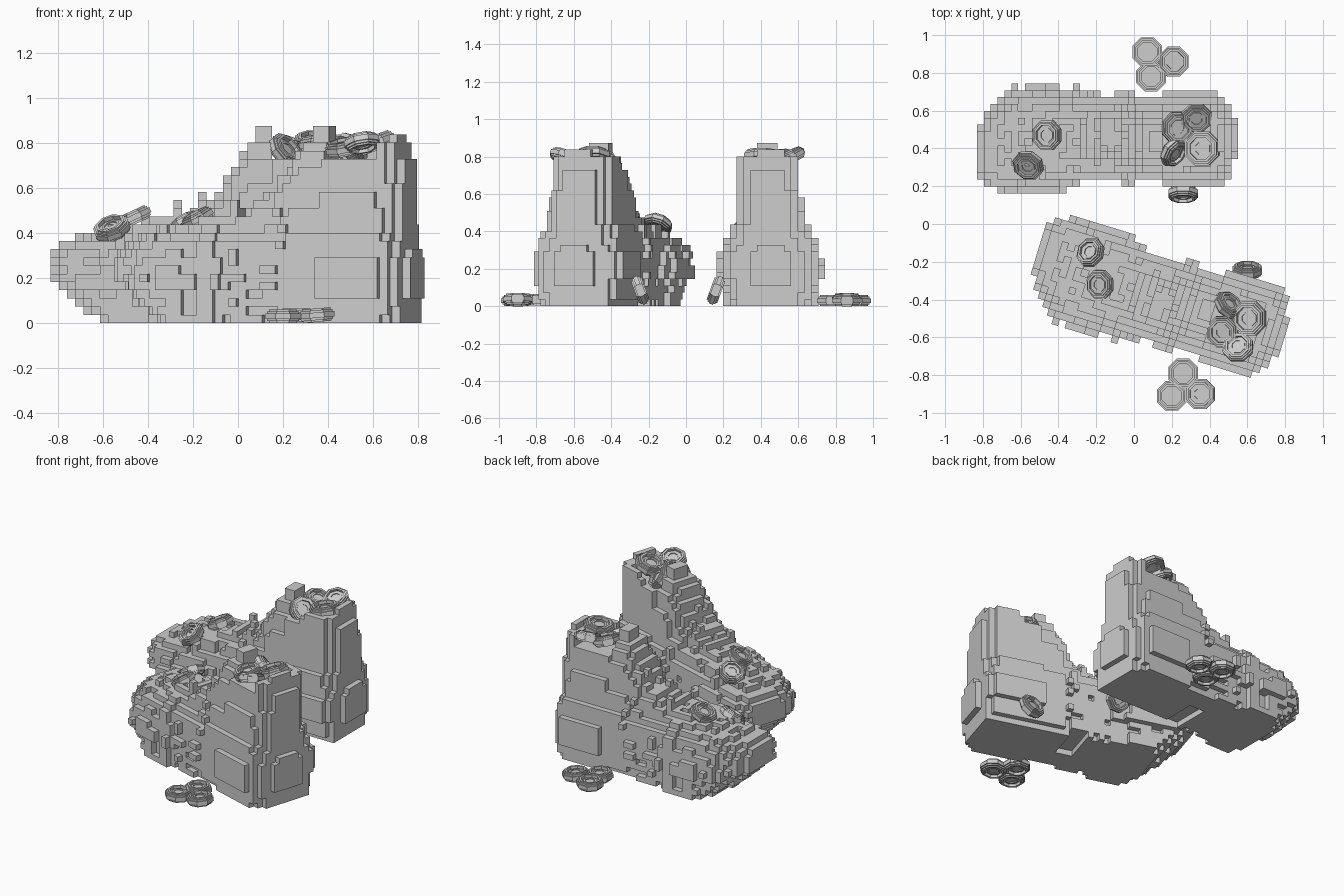
import bpy, bmesh, math, random
from mathutils import Matrix, Vector

cube = bpy.data.objects.get("Cube")
if cube:
    bpy.data.objects.remove(cube, do_unlink=True)

grey = bpy.data.materials.new("plain grey")
grey.use_nodes = True
grey.diffuse_color = (0.61, 0.61, 0.61, 1)
grey.node_tree.nodes["Principled BSDF"].inputs["Base Color"].default_value = (0.61, 0.61, 0.61, 1)

V = 0.0364                     # block size
NX, NY, NZ = 38, 16, 24        # blocks along, across and up one boot


def curve(points, x):
    """Piecewise linear lookup."""
    if x <= points[0][0]:
        return points[0][1]
    for (a, p), (b, q) in zip(points, points[1:]):
        if x <= b:
            return p + (q - p) * (x - a) / (b - a)
    return points[-1][1]


# Boot shape, along s (toe negative, heel positive) and up z
TOP = [(-.673, .33), (-.63, .37), (-.45, .41), (-.2, .46), (-.06, .50), (.04, .54),
       (.1, .62), (.14, .72), (.2, .80), (.28, .80), (.3, .74), (.4, .74), (.47, .81)]
BOTTOM = [(-.673, .18), (-.635, .145), (-.6, .11), (-.55, .07), (-.51, .04), (-.47, 0)]
# Outline and shaft half widths, outer side (+1) and inner side (-1)
PLAN = {1: [(-.68, .06), (-.64, .15), (-.57, .22), (-.52, .255), (-.4, .285), (-.2, .285),
            (-.14, .25), (-.05, .22), (.26, .22), (.32, .255), (.57, .25), (.63, .19), (.68, .09)],
        -1: [(-.68, .2), (-.64, .25), (-.58, .285), (-.26, .285), (-.2, .25), (-.05, .22),
             (.26, .22), (.32, .255), (.6, .25), (.64, .2), (.68, .11)]}
SHAFT = {1: [(0, .24), (.2, .25), (.3, .24), (.37, .21), (.45, .175), (.62, .16), (.8, .15)],
         -1: [(0, .22), (.2, .25), (.3, .24), (.37, .21), (.45, .195), (.55, .185), (.8, .18)]}
HEEL = [(0, .65), (.1, .67), (.14, .69), (.25, .69), (.33, .67), (.44, .64), (.8, .63)]


def boot_blocks():
    rng = random.Random(4)
    rough = {(i, k, d): rng.choice((-.5, 0, 0, 0, .5)) * V
             for i in range(NX) for k in range(NZ) for d in (-1, 1)}
    bump = {(i, j): rng.choice((-.5, 0, 0, .4)) * V for i in range(NX) for j in range(NY)}
    blocks = set()
    for i in range(NX):
        s = (i + .5 - NX / 2) * V
        bend = -.09 * max(0, min(1, (-s - .5) / .17))
        for j in range(NY):
            t = (j + .5 - NY / 2) * V
            side = 1 if t > bend else -1
            top = curve(TOP, s)
            if -.6 < s < .14:
                top += bump[i, j]
            if -.16 < s < .12 and abs(t) < .1 and i % 3 == 0:
                top += V                      # lacing ridges
            if .22 < s < .28 and -.08 < t < .05:
                top = .88                     # tongue
            if .29 < s < .56 and abs(t) < .13:
                top = .72                     # filled opening
            if s > .58 and abs(t) < .07:
                top = .85                     # heel tab
            plan = curve(PLAN[side], s) - side * bend
            # the toe underside curls up towards its corners
            floor = curve(BOTTOM, s - .1 * ((t - bend) / plan) ** 2)
            if 0 < s < .1 and t < .04:
                floor = .04                   # arch between heel and sole
            for k in range(NZ):
                z = (k + .5) * V
                gap = curve(HEEL, z) - s
                if z > top or z < floor or gap < -.005:
                    continue
                half = plan
                if s > -.05:
                    half = min(half, curve(SHAFT[side], z))
                if s < .28 and z > .2:        # rounded upper of the foot
                    power = curve([(-.15, 1.6), (.0, 2.6), (.15, 4)], s)
                    r = min(1, (z - .2) / (top + .03 - .2))
                    half *= math.sqrt(max(0, 1 - r ** power))
                elif z < .15:                 # sole narrower than the bulge above
                    half -= .036 if s < -.1 else (.15 - z) * .2
                if z > .3:                    # rounded back of the shaft
                    half *= math.sqrt(min(1, (gap + .04) / .12))
                if s < .14:
                    half += rough[i // 2, k, side]
                if abs(t - bend) < half:
                    blocks.add((i, j, k))
    return blocks


def new_object(name, bm, matrix):
    mesh = bpy.data.meshes.new(name)
    bm.to_mesh(mesh)
    bm.free()
    mesh.materials.append(grey)
    ob = bpy.data.objects.new(name, mesh)
    ob.matrix_world = matrix
    bpy.context.collection.objects.link(ob)


def build_boot(name, blocks, matrix):
    """Skin the blocks with flat strips, one strip per run of exposed sides."""
    bm = bmesh.new()
    origin = Vector((NX / 2, NY / 2, 0))
    for axis, run in ((0, 2), (1, 0), (2, 1)):
        other = 3 - axis - run
        for sign in (-1, 1):
            def exposed(c):
                n = list(c)
                n[axis] += sign
                return c in blocks and tuple(n) not in blocks
            for cell in sorted(blocks):
                prev = list(cell)
                prev[run] -= 1
                if not exposed(cell) or exposed(tuple(prev)):
                    continue
                end = list(cell)
                while exposed(tuple(end)):
                    end[run] += 1
                corners = []
                for a, b in ((0, 0), (1, 0), (1, 1), (0, 1)):
                    p = Vector(cell)
                    p[axis] += max(sign, 0)
                    p[run] = end[run] if a else cell[run]
                    p[other] += b
                    corners.append(bm.verts.new((p - origin) * V))
                face = bm.faces.new(corners)
                face.normal_update()
                if face.normal[axis] * sign < 0:
                    face.normal_flip()
    new_object(name, bm, matrix)


# Boots: a mirrored pair, the front one turned
blocks = boot_blocks()
mirrored = {(i, NY - 1 - j, k) for i, j, k in blocks}
build_boot("back_boot", blocks, Matrix.Translation((-.14, .453, 0)))
build_boot("front_boot", mirrored,
           Matrix.Translation((.135, -.4, 0)) @ Matrix.Rotation(math.radians(-17), 4, 'Z'))

# Coin: eight-sided disc with a thick stepped rim
RIM = [(.03, .012), (.03, .018), (.042, .018), (.042, .012), (.055, .012), (.055, .03),
       (.068, .03), (.068, .022), (.077, .022), (.077, .012), (.085, .012)]


def build_coin(name, place):
    x, y, z, rx, ry, size = place
    bm = bmesh.new()
    profile = RIM + [(r, -h) for r, h in reversed(RIM)]
    rings = [[bm.verts.new((r * math.cos(a), r * math.sin(a), h))
              for a in [math.pi * (n + .5) / 4 for n in range(8)]] for r, h in profile]
    for a, b in zip(rings, rings[1:]):
        for n in range(8):
            m = (n + 1) % 8
            bm.faces.new((a[n], b[n], b[m], a[m]))
    bm.faces.new(rings[0])
    bm.faces.new(rings[-1][::-1])
    bmesh.ops.recalc_face_normals(bm, faces=bm.faces)
    turn = Matrix.Rotation(math.radians(ry), 4, 'Y') @ Matrix.Rotation(math.radians(rx), 4, 'X')
    new_object(name, bm, Matrix.Translation((x, y, z)) @ turn @ Matrix.Scale(size, 4))


# Coin places: position, tilt about x and y, size
COINS = {
    "toe_coin": [(-.46, .47, .47, 0, -25, 1), (-.56, .31, .42, 30, -20, 1),
                 (-.23, -.15, .44, -18, -30, .95), (-.18, -.32, .465, 5, -28, .95)],
    "opening_coin": [(.23, .51, .79, 5, 18, 1.05), (.33, .56, .80, 25, 5, 1),
                     (.36, .40, .80, 0, -10, 1.15), (.21, .38, .765, 30, 50, 1),
                     (.61, -.50, .80, 0, -20, 1.15), (.47, -.57, .78, 10, -12, 1.05),
                     (.55, -.65, .80, -18, -10, 1), (.50, -.43, .77, -35, 45, 1)],
    "floor_coin": [(.07, .91, .03, 0, 0, 1), (.21, .86, .035, 0, 5, 1), (.09, .78, .03, 0, 0, 1),
                   (.26, -.79, .035, 0, 0, 1), (.20, -.91, .03, 0, 0, 1),
                   (.35, -.90, .035, 0, -5, 1)],
    "leaning_coin": [(.26, .16, .085, 70, 0, 1), (.60, -.245, .085, -70, 0, 1)],
}
for kind, places in COINS.items():
    for n, place in enumerate(places, 1):
        build_coin(f"{kind}_{n}", place)
